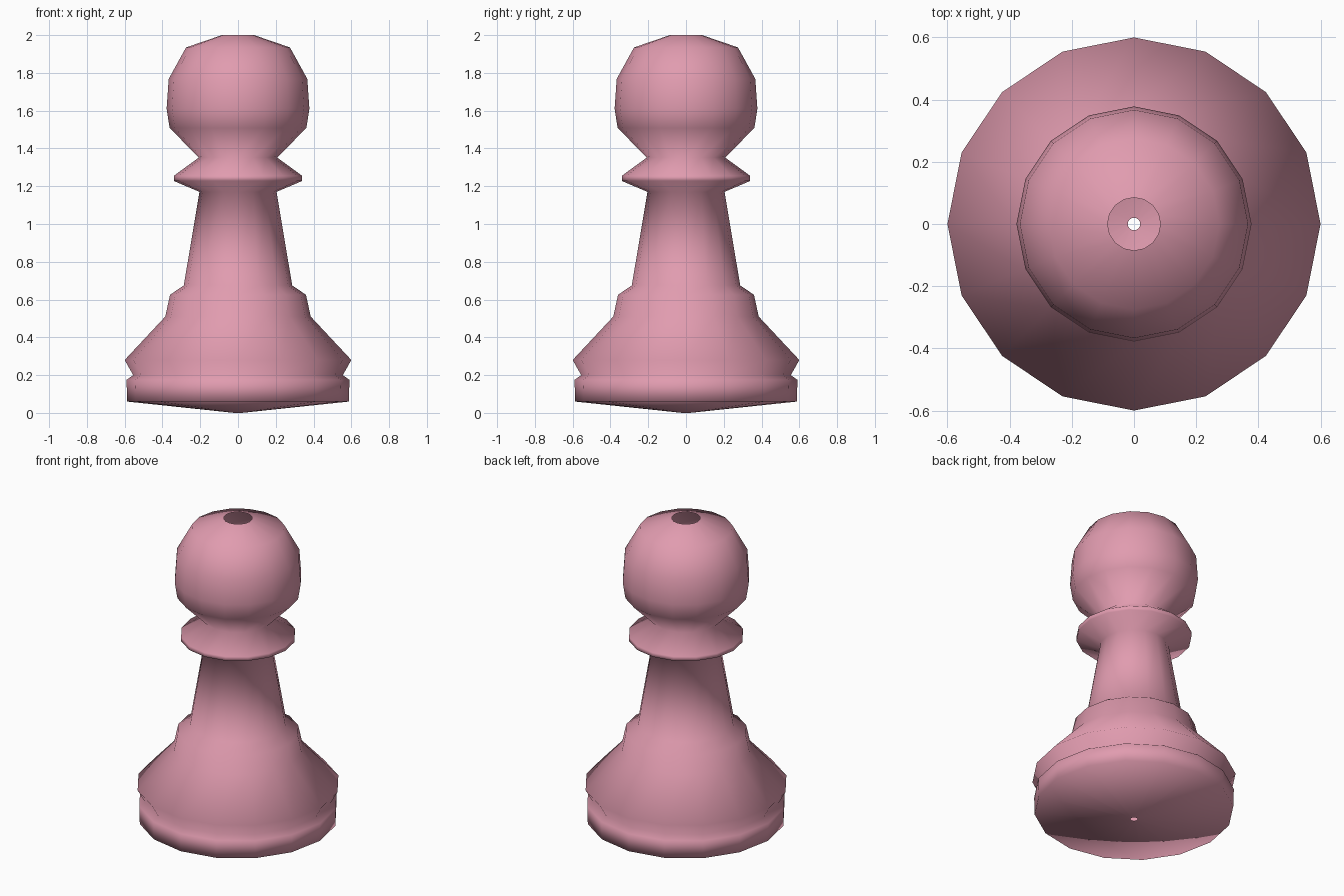
import bpy, bmesh, math

if "Cube" in bpy.data.objects:
    bpy.data.objects.remove(bpy.data.objects["Cube"])

SIDES = 16

# Half profile (radius, height), from the small base hole up to the open crown
PROFILE = [
    (0.02, 0.0), (0.587, 0.06), (0.59, 0.175), (0.555, 0.20),    # foot
    (0.60, 0.28), (0.385, 0.51), (0.36, 0.625), (0.287, 0.675),  # stepped skirt
    (0.204, 1.17), (0.34, 1.228), (0.34, 1.255), (0.207, 1.352), # stem and collar
    (0.362, 1.508), (0.378, 1.61), (0.367, 1.768),               # head
    (0.275, 1.935), (0.085, 2.0),                                # crown
]


def lathe(name, profile, sides, material):
    """Turn a profile about the z axis into an open shell."""
    bm = bmesh.new()
    rings = []
    for r, z in profile:
        rings.append([bm.verts.new((r * math.cos(2 * math.pi * i / sides),
                                    r * math.sin(2 * math.pi * i / sides), z))
                      for i in range(sides)])
    for low, high in zip(rings, rings[1:]):
        for i in range(sides):
            j = (i + 1) % sides
            face = bm.faces.new((low[i], low[j], high[j], high[i]))
            face.smooth = True
    mesh = bpy.data.meshes.new(name)
    bm.to_mesh(mesh)
    bm.free()
    mesh.materials.append(material)
    obj = bpy.data.objects.new(name, mesh)
    bpy.context.collection.objects.link(obj)
    return obj


pink = bpy.data.materials.new("dusty_pink")
pink.diffuse_color = (0.75, 0.33, 0.43, 1.0)
pink.use_nodes = True
pink.node_tree.nodes["Principled BSDF"].inputs["Base Color"].default_value = pink.diffuse_color

# Turned chess pawn
lathe("pawn_body", PROFILE, SIDES, pink)
